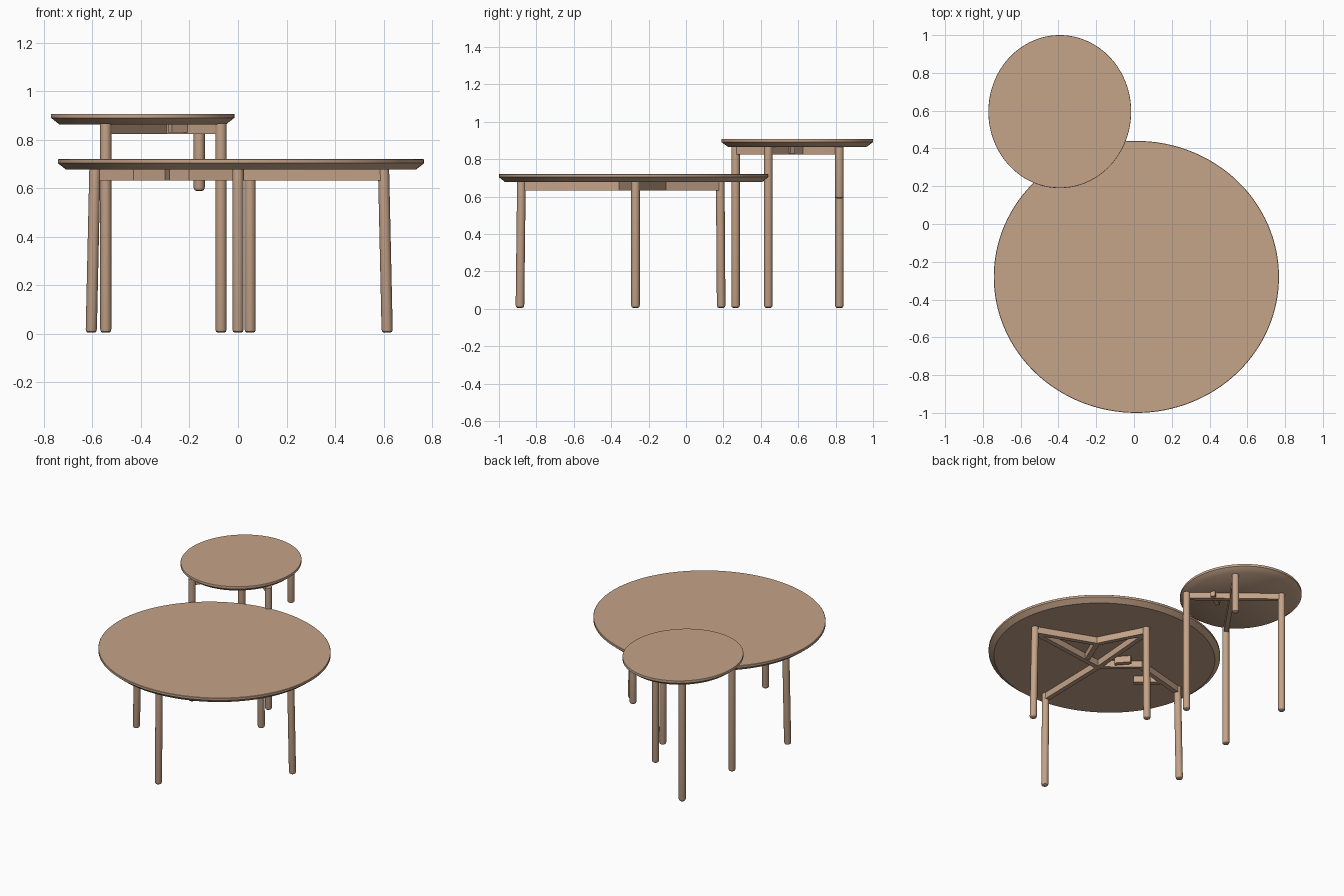
import bpy, math
from mathutils import Vector

cube = bpy.data.objects.get("Cube")
if cube:
    bpy.data.objects.remove(cube)

wood = bpy.data.materials.new("light_brown_wood")
wood.use_nodes = True
COLOUR = (0.56, 0.37, 0.25, 1)
wood.diffuse_color = COLOUR
wood.node_tree.nodes["Principled BSDF"].inputs["Base Color"].default_value = COLOUR


def lathe(name, profile, sides):
    """Spin a (radius, height) profile around z; the ends are capped flat."""
    verts, faces = [], []
    for r, z in profile:
        for i in range(sides):
            a = 2 * math.pi * i / sides
            verts.append((r * math.cos(a), r * math.sin(a), z))
    for k in range(len(profile) - 1):
        for i in range(sides):
            j = (i + 1) % sides
            faces.append((k * sides + i, k * sides + j,
                          (k + 1) * sides + j, (k + 1) * sides + i))
    last = (len(profile) - 1) * sides
    faces.append(tuple(reversed(range(sides))))
    faces.append(tuple(range(last, last + sides)))
    mesh = bpy.data.meshes.new(name)
    mesh.from_pydata(verts, [], faces)
    mesh.materials.append(wood)
    obj = bpy.data.objects.new(name, mesh)
    bpy.context.collection.objects.link(obj)
    bpy.ops.object.select_all(action="DESELECT")
    obj.select_set(True)
    bpy.context.view_layer.objects.active = obj
    bpy.ops.object.shade_smooth_by_angle(angle=math.radians(25))
    return obj


def table_top(name, centre, radii, base, top):
    """Elliptical top with an undercut rim."""
    rim = base + (top - base) * 0.62
    inner = 1 - 0.034 / radii[0]
    obj = lathe(name, [(inner, base), (1, rim), (1, top - 0.002), (0.997, top)], 128)
    obj.location = (*centre, 0)
    obj.scale = (*radii, 1)


def leg(name, foot, head, bottom, top):
    """Round leg with a softened foot, leaning from foot to head."""
    height = top - bottom
    obj = lathe(name, [(0.014, 0), (0.020, 0.004), (0.023, 0.014), (0.023, height)], 24)
    for v in obj.data.vertices:
        t = v.co.z / height
        v.co.x += foot[0] + (head[0] - foot[0]) * t
        v.co.y += foot[1] + (head[1] - foot[1]) * t
        v.co.z += bottom


def rail(name, points, bottom, top, width):
    """Rectangular rail following a plan path, mitred at the bends."""
    pts = [Vector(p) for p in points]
    verts, faces = [], []
    for i, p in enumerate(pts):
        d = (pts[min(i + 1, len(pts) - 1)] - pts[max(i - 1, 0)]).normalized()
        side = Vector((-d.y, d.x)) * width / 2
        for s, z in ((1, bottom), (-1, bottom), (-1, top), (1, top)):
            verts.append((p.x + s * side.x, p.y + s * side.y, z))
    for i in range(len(pts) - 1):
        for k in range(4):
            a, b = i * 4 + k, i * 4 + (k + 1) % 4
            faces.append((a, a + 4, b + 4, b))
    n = len(verts)
    faces += [(0, 1, 2, 3), (n - 1, n - 2, n - 3, n - 4)]
    mesh = bpy.data.meshes.new(name)
    mesh.from_pydata(verts, [], faces)
    mesh.materials.append(wood)
    bpy.context.collection.objects.link(bpy.data.objects.new(name, mesh))


# Large low table
table_top("large_table_top", (0.0125, -0.28), (0.755, 0.72), 0.677, 0.72)
heads = {"front": (0.0, -0.88), "back": (0.05, 0.183),
         "left": (0.60, -0.27), "right": (-0.59, -0.27)}
feet = {"front": (0.0, -0.888), "back": (0.05, 0.188),
        "left": (0.615, -0.27), "right": (-0.605, -0.27)}
for side in heads:
    leg("large_table_leg_" + side, feet[side], heads[side], 0.005, 0.68)

hub = (0.01, -0.345)
large_rails = {
    "long_rail": [heads["front"], hub, heads["back"]],
    "left_rail": [heads["left"], hub],
    "right_rail": [heads["right"], (-0.2, -0.17), hub],
    "bent_rail": [heads["left"], (0.21, -0.12), heads["back"]],
    "strut": [(0.21, -0.12), (0.13, -0.31)],
    "inner_block": [(-0.11, -0.16), (-0.04, -0.24)],
    "outer_block": [(-0.42, -0.24), (-0.29, -0.35)],
}
for name, path in large_rails.items():
    rail("large_table_" + name, path, 0.632, 0.678, 0.032)

# Small tall table, with one leg cut short
table_top("small_table_top", (-0.393, 0.595), (0.378, 0.405), 0.864, 0.907)
small_legs = {"front_right": ((-0.545, 0.265), 0.005),
              "back_right": ((-0.545, 0.82), 0.005),
              "front_left": ((-0.07, 0.44), 0.005),
              "back_left": ((-0.16, 0.82), 0.59)}
for side, (spot, bottom) in small_legs.items():
    leg("small_table_leg_" + side, spot, spot, bottom, 0.868)

for name, a, b in (("rail", "back_right", "front_left"),
                   ("cross_rail", "front_right", "back_left")):
    rail("small_table_" + name, [small_legs[a][0], small_legs[b][0]], 0.824, 0.866, 0.03)
rail("small_table_block", [(-0.28, 0.50), (-0.18, 0.57)], 0.83, 0.866, 0.03)
